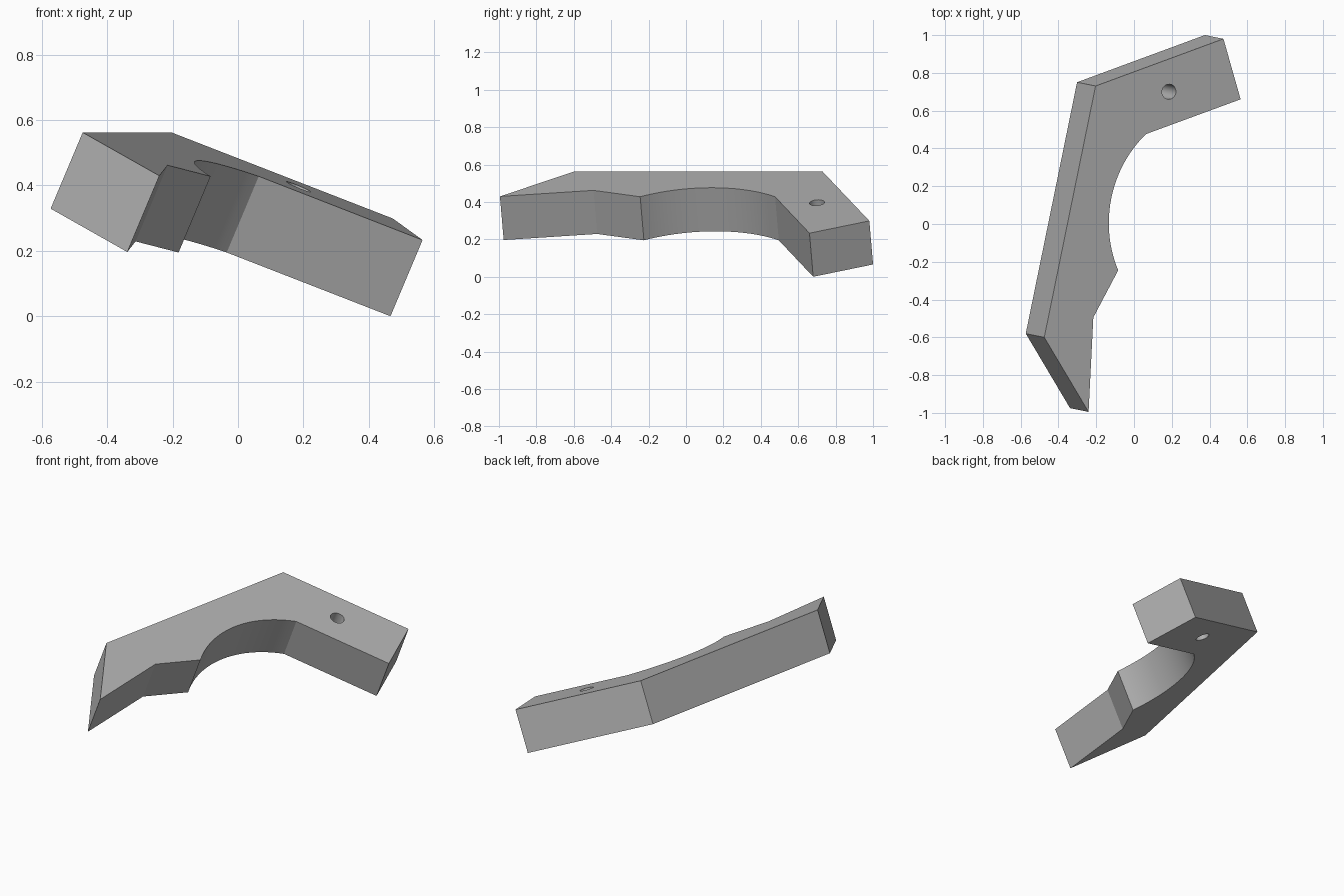
import bpy, bmesh, math
from mathutils import Matrix, Vector

if "Cube" in bpy.data.objects:
    bpy.data.objects.remove(bpy.data.objects["Cube"], do_unlink=True)

THICK = 0.2536

# Tilted frame of the plate: across, along, normal
normal = Vector((0.3865, -0.0789, 0.9189)).normalized()
along = Vector((0.2, 0.9798, 0))
along = (along - normal * along.dot(normal)).normalized()
across = along.cross(normal)
frame = Matrix((across, along, normal)).transposed().to_4x4()
frame.translation = Vector((-0.475, -0.60, 0.562))

# Plain grey material
grey = bpy.data.materials.new("grey")
grey.use_nodes = True
colour = (0.45, 0.45, 0.45, 1)
grey.diffuse_color = colour
grey.node_tree.nodes["Principled BSDF"].inputs["Base Color"].default_value = colour


def prism(name, outline, top, bottom):
    """Extrude a flat outline between two heights of the plate frame."""
    bm = bmesh.new()
    face = bm.faces.new([bm.verts.new((x, y, bottom)) for x, y in outline])
    result = bmesh.ops.extrude_face_region(bm, geom=[face], use_keep_orig=True)
    verts = [g for g in result["geom"] if isinstance(g, bmesh.types.BMVert)]
    bmesh.ops.translate(bm, verts=verts, vec=(0, 0, top - bottom))
    bmesh.ops.recalc_face_normals(bm, faces=bm.faces)
    mesh = bpy.data.meshes.new(name)
    bm.to_mesh(mesh)
    bm.free()
    mesh.materials.append(grey)
    obj = bpy.data.objects.new(name, mesh)
    bpy.context.collection.objects.link(obj)
    obj.matrix_world = frame
    return obj


def arc(centre, radius, start, end, steps):
    angles = [start + (end - start) * i / steps for i in range(steps + 1)]
    return [(centre[0] + radius * math.cos(a), centre[1] + radius * math.sin(a))
            for a in angles]


# Bracket outline: hooked tip, straight back, angled arm, curved inner recess
half = math.asin(0.368 / 0.616)
recess = arc((0.834, 0.794), 0.616, math.pi - half, math.pi + half, 24)
outline = [(0.254, 0.155), (0.336, -0.34), (0, 0), (0, 1.358),
           (0.6675, 1.738), (0.834, 1.4426)] + recess
bracket = prism("bracket", outline, 0, -THICK)

# Round hole through the arm
cutter = prism("hole_cutter", arc((0.421, 1.406), 0.04, 0, math.tau, 32)[:-1],
               0.1, -THICK - 0.1)
cutter.hide_render = True
cut = bracket.modifiers.new("hole", 'BOOLEAN')
cut.operation = 'DIFFERENCE'
cut.solver = 'EXACT'
cut.object = cutter

bpy.ops.object.select_all(action='DESELECT')
bracket.select_set(True)
bpy.context.view_layer.objects.active = bracket
bpy.ops.object.modifier_apply(modifier=cut.name)
bpy.data.objects.remove(cutter, do_unlink=True)
bpy.ops.object.shade_smooth_by_angle(angle=math.radians(15))
